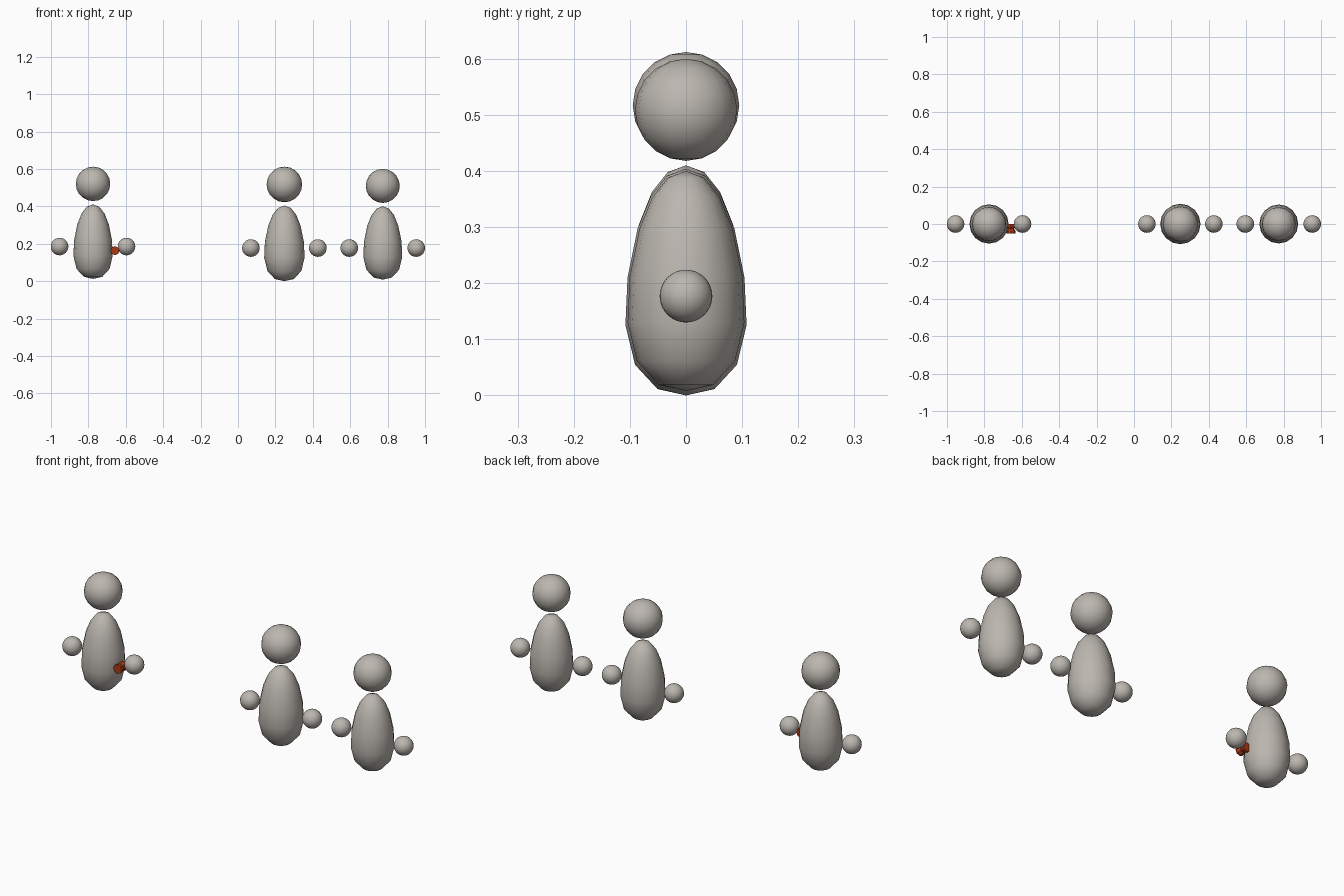
import bpy, bmesh, math
from mathutils import Matrix

cube = bpy.data.objects.get("Cube")
if cube:
    bpy.data.objects.remove(cube, do_unlink=True)


def material(name, colour):
    mat = bpy.data.materials.new(name)
    mat.use_nodes = True
    mat.diffuse_color = colour
    mat.node_tree.nodes["Principled BSDF"].inputs["Base Color"].default_value = colour
    return mat


stone = material("warm grey", (0.5, 0.47, 0.43, 1))
red = material("rust red", (0.4, 0.04, 0.008, 1))


def add_object(name, bm, mat, smooth):
    bmesh.ops.recalc_face_normals(bm, faces=bm.faces)
    for face in bm.faces:
        face.smooth = smooth
    mesh = bpy.data.meshes.new(name)
    bm.to_mesh(mesh)
    bm.free()
    mesh.materials.append(mat)
    obj = bpy.data.objects.new(name, mesh)
    bpy.context.collection.objects.link(obj)
    return obj


def ball(name, centre, radius, segments, rings):
    bm = bmesh.new()
    bmesh.ops.create_uvsphere(bm, u_segments=segments, v_segments=rings, radius=radius)
    add_object(name, bm, stone, True).location = centre


def lathe(name, profile, sides, mat, smooth):
    bm = bmesh.new()
    verts = [bm.verts.new((r, 0, z)) for r, z in profile]
    edges = [bm.edges.new(pair) for pair in zip(verts, verts[1:])]
    bmesh.ops.spin(bm, geom=verts + edges, cent=(0, 0, 0), axis=(0, 0, 1),
                   angle=math.tau, steps=sides)
    bmesh.ops.remove_doubles(bm, verts=bm.verts, dist=0.0001)
    return add_object(name, bm, mat, smooth)


# Egg-shaped body outline: radius and height as fractions
egg = [(0, 0), (0.47, 0.028), (0.84, 0.135), (1, 0.31), (0.965, 0.52),
       (0.8, 0.735), (0.58, 0.88), (0.31, 0.97), (0, 1)]


def figure(name, x, base, top, girth, head_z, head_r, hand_z):
    height = top - base
    body = lathe(name + "_body", [(r * girth, z * height) for r, z in egg], 16, stone, True)
    body.location = (x, 0, base)
    ball(name + "_head", (x, 0, head_z), head_r, 16, 10)
    for side, sign in (("left", 1), ("right", -1)):
        ball(f"{name}_{side}_hand", (x + sign * 0.179, 0, hand_z), 0.047, 24, 16)


figure("first_figure", -0.775, 0.012, 0.41, 0.105, 0.52, 0.092, 0.185)
figure("middle_figure", 0.248, 0, 0.404, 0.108, 0.517, 0.095, 0.177)
figure("last_figure", 0.774, 0.008, 0.4, 0.104, 0.509, 0.091, 0.177)

# Small waisted cup lying along the depth axis beside the first figure
cup = lathe("cup", [(0, -0.025), (0.024, -0.025), (0.024, -0.012), (0.017, 0),
                    (0.024, 0.012), (0.024, 0.025), (0, 0.025)], 8, red, False)
cup.data.transform(Matrix.Rotation(math.radians(90), 4, "X"))
cup.location = (-0.658, -0.025, 0.163)
